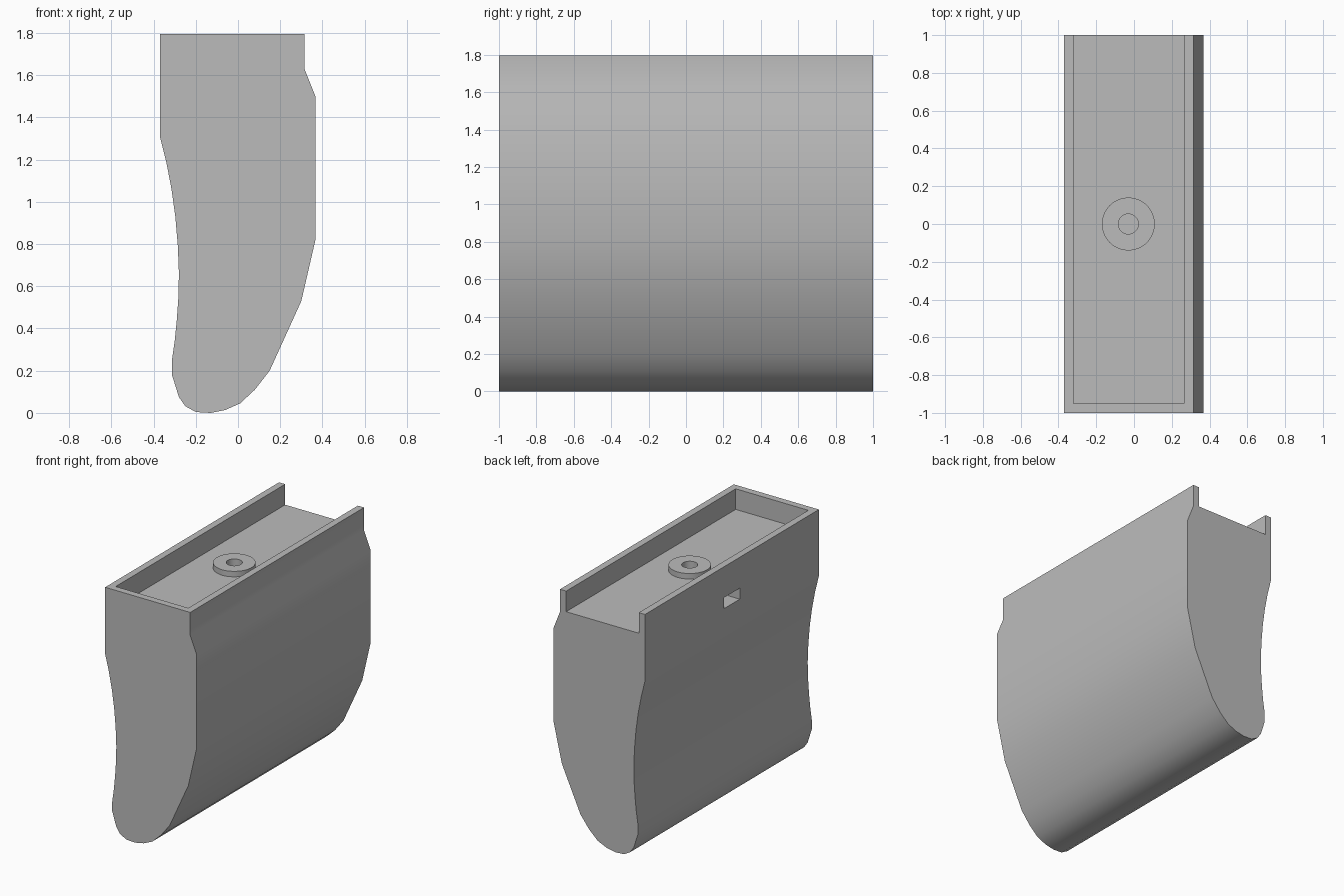
import bpy, bmesh, math
from mathutils import Matrix, Vector

old = bpy.data.objects.get("Cube")
if old:
    bpy.data.objects.remove(old, do_unlink=True)

grey = bpy.data.materials.new("plain grey")
grey.use_nodes = True
colour = (0.5, 0.5, 0.5, 1)
grey.diffuse_color = colour
grey.node_tree.nodes["Principled BSDF"].inputs["Base Color"].default_value = colour


def make(name, bm):
    bmesh.ops.recalc_face_normals(bm, faces=bm.faces)
    mesh = bpy.data.meshes.new(name)
    bm.to_mesh(mesh)
    bm.free()
    mesh.materials.append(grey)
    ob = bpy.data.objects.new(name, mesh)
    bpy.context.collection.objects.link(ob)
    return ob


def box(name, low, high):
    low, high = Vector(low), Vector(high)
    bm = bmesh.new()
    bmesh.ops.create_cube(bm, size=1, matrix=Matrix.Translation((low + high) / 2)
                          @ Matrix.Diagonal((*(high - low), 1)))
    return make(name, bm)


def cylinder(name, x, radius, z0, z1):
    bm = bmesh.new()
    bmesh.ops.create_cone(bm, cap_ends=True, segments=48, radius1=radius, radius2=radius,
                          depth=z1 - z0, matrix=Matrix.Translation((x, 0, (z0 + z1) / 2)))
    return make(name, bm)


def cut(target, cutter):
    cutter.hide_render = True
    mod = target.modifiers.new("cut", "BOOLEAN")
    mod.operation, mod.solver, mod.object = "DIFFERENCE", "EXACT", cutter
    bpy.context.view_layer.objects.active = target
    bpy.ops.object.modifier_apply(modifier=mod.name)


TOP, FLOOR, HOLE_X = 1.795, 1.645, -0.03

# Body: side outline swept from front to back
outline = [(-.37, TOP), (-.37, 1.31), (-.34, 1.19), (-.315, 1.06), (-.297, .93), (-.285, .79),
           (-.28, .66), (-.283, .54), (-.29, .44), (-.3, .34), (-.313, .25), (-.313, .18),
           (-.28, .075), (-.25, .032), (-.2, .004), (-.13, 0), (-.06, .014), (.01, .045),
           (.08, .11), (.15, .2), (.3, .53), (.367, .82), (.367, 1.5), (.315, 1.63), (.315, TOP)]
bm = bmesh.new()
end = bm.faces.new([bm.verts.new((x, -1, z)) for x, z in outline])
swept = bmesh.ops.extrude_face_region(bm, geom=[end])["geom"]
bmesh.ops.translate(bm, vec=(0, 2, 0),
                    verts=[v for v in swept if isinstance(v, bmesh.types.BMVert)])
body = make("body", bm)

# Raised ring around the screw hole
boss = cylinder("screw_boss", HOLE_X, .14, FLOOR, FLOOR + .04)

# Open-ended tray, side slot and screw hole
tray = box("tray_cutter", (-.32, -.95, FLOOR), (.265, 1.1, 2))
slot = box("slot_cutter", (-.5, -.09, 1.49), (.06, .09, 1.57))
hole = cylinder("hole_cutter", HOLE_X, .053, 1.53, 1.9)
for cutter in (tray, slot, hole):
    cut(body, cutter)
cut(boss, hole)
for cutter in (tray, slot, hole):
    bpy.data.objects.remove(cutter, do_unlink=True)

# Smooth flanks, crisp edges
bpy.ops.object.select_all(action="DESELECT")
for ob in (body, boss):
    ob.select_set(True)
bpy.context.view_layer.objects.active = body
bpy.ops.object.shade_smooth_by_angle(angle=math.radians(32))
